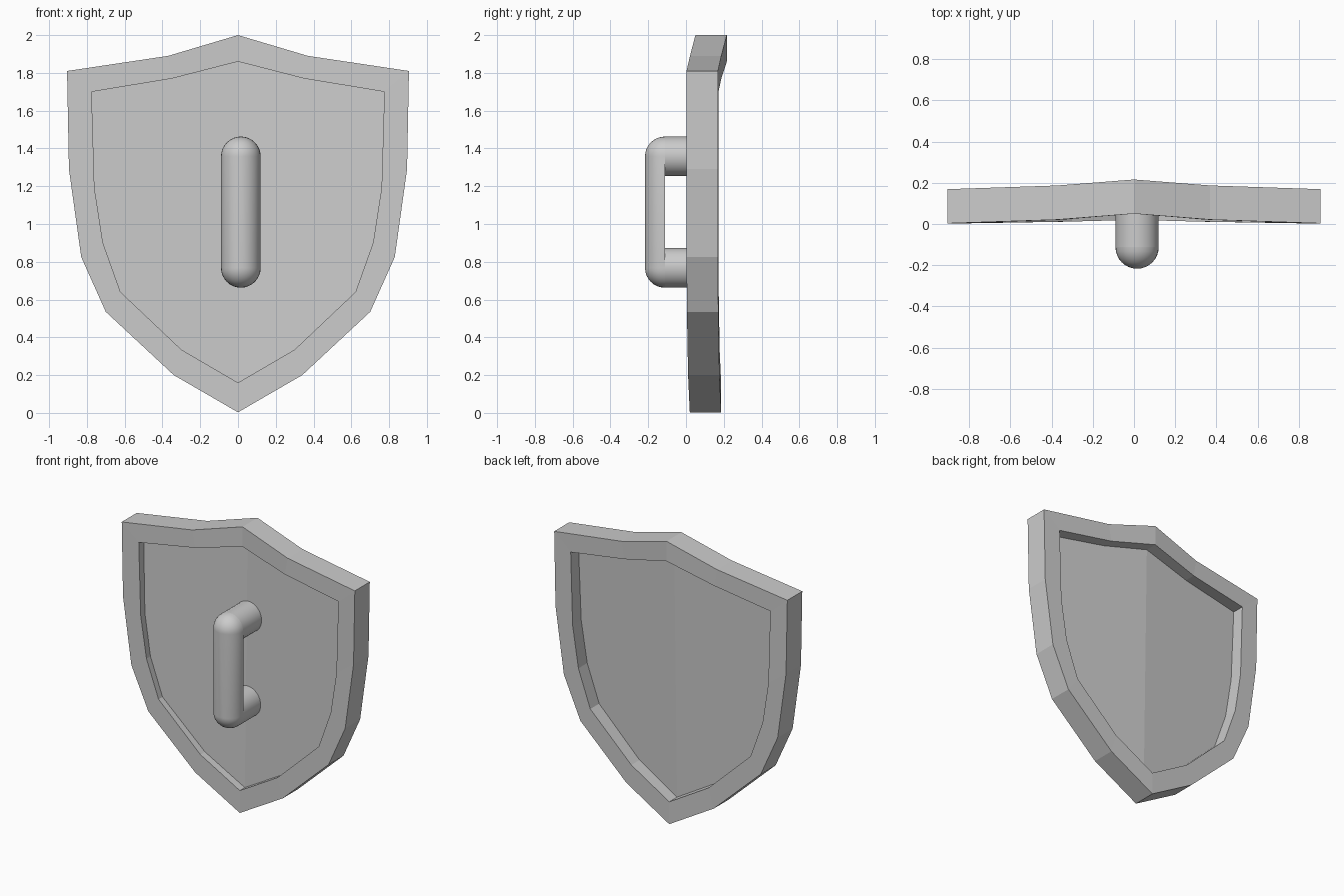
import bpy, bmesh
from math import pi, sin, cos
from mathutils import Matrix, Vector

if "Cube" in bpy.data.objects:
    bpy.data.objects.remove(bpy.data.objects["Cube"])


def finish(bm, name, smooth=False):
    bmesh.ops.remove_doubles(bm, verts=bm.verts, dist=0.0005)
    bmesh.ops.recalc_face_normals(bm, faces=bm.faces)
    me = bpy.data.meshes.new(name)
    bm.to_mesh(me)
    bm.free()
    ob = bpy.data.objects.new(name, me)
    bpy.context.collection.objects.link(ob)
    if smooth:
        bpy.ops.object.select_all(action='DESELECT')
        ob.select_set(True)
        bpy.context.view_layer.objects.active = ob
        bpy.ops.object.shade_smooth_by_angle(angle=pi / 6)
    return ob


# Right half outlines, top to bottom: x, front y, z
outer = [(0, .05, 2.0), (.37, .021, 1.89), (.905, .003, 1.81), (.895, .003, 1.29),
         (.83, .003, .825), (.70, .005, .535), (.34, .011, .20), (0, .02, .003)]
inner = [(0, .05, 1.86), (.35, .021, 1.77), (.775, .006, 1.70), (.76, .006, 1.19),
         (.715, .006, .90), (.622, .007, .64), (.30, .012, .335), (0, .02, .16)]
THICK = .166


def panel_y(x, z):
    return .085 + .0176 * z - .054 * x


def ring(bm, pts, side, dy=0.0, recess=None):
    out = []
    for x, y, z in pts:
        yy = y + dy if recess is None else panel_y(x, z) + recess
        out.append(bm.verts.new((side * x, yy, z)))
    return out


# Shield body: raised rim around a thin panel creased down the middle
bm = bmesh.new()
for side in (1, -1):
    rings = [ring(bm, inner, side, recess=-.012),
             ring(bm, inner, side),
             ring(bm, outer, side),
             ring(bm, outer, side, THICK),
             ring(bm, inner, side, THICK),
             ring(bm, inner, side, recess=.012)]
    for a, b in zip(rings, rings[1:]):
        for i in range(len(a) - 1):
            bm.faces.new((a[i], a[i + 1], b[i + 1], b[i]))
    bm.faces.new(rings[0])
    bm.faces.new(rings[-1])
finish(bm, "shield_body")

# Handle grip: half-round bar with rounded ends, flat on the inside
R, CX, CY, CZ, HALF = .105, .015, -.112, 1.063, .295
N, STEPS = 16, 8
bm = bmesh.new()
rings = []
for k in range(STEPS + 1):
    t = k / STEPS * pi / 2
    loop = []
    for s in (1, -1):
        for i in range(N + 1):
            a = pi * i / N + (0 if s > 0 else pi)
            loop.append(bm.verts.new((CX + R * cos(t) * cos(a), CY - R * sin(t),
                                      CZ + s * HALF + R * cos(t) * sin(a))))
    rings.append(loop)
for a, b in zip(rings, rings[1:]):
    for i in range(len(a)):
        j = (i + 1) % len(a)
        bm.faces.new((a[i], a[j], b[j], b[i]))
bm.faces.new(rings[0])
finish(bm, "handle_grip", True)

# Handle posts: round legs reaching back to the panel
for s, label in ((1, "upper"), (-1, "lower")):
    bm = bmesh.new()
    length = .10 - CY
    m = Matrix.Translation(Vector((CX, CY + length / 2, CZ + s * HALF))) @ Matrix.Rotation(pi / 2, 4, 'X')
    bmesh.ops.create_cone(bm, cap_ends=False, segments=2 * N, radius1=R, radius2=R,
                          depth=length, matrix=m)
    finish(bm, "handle_post_" + label, True)
